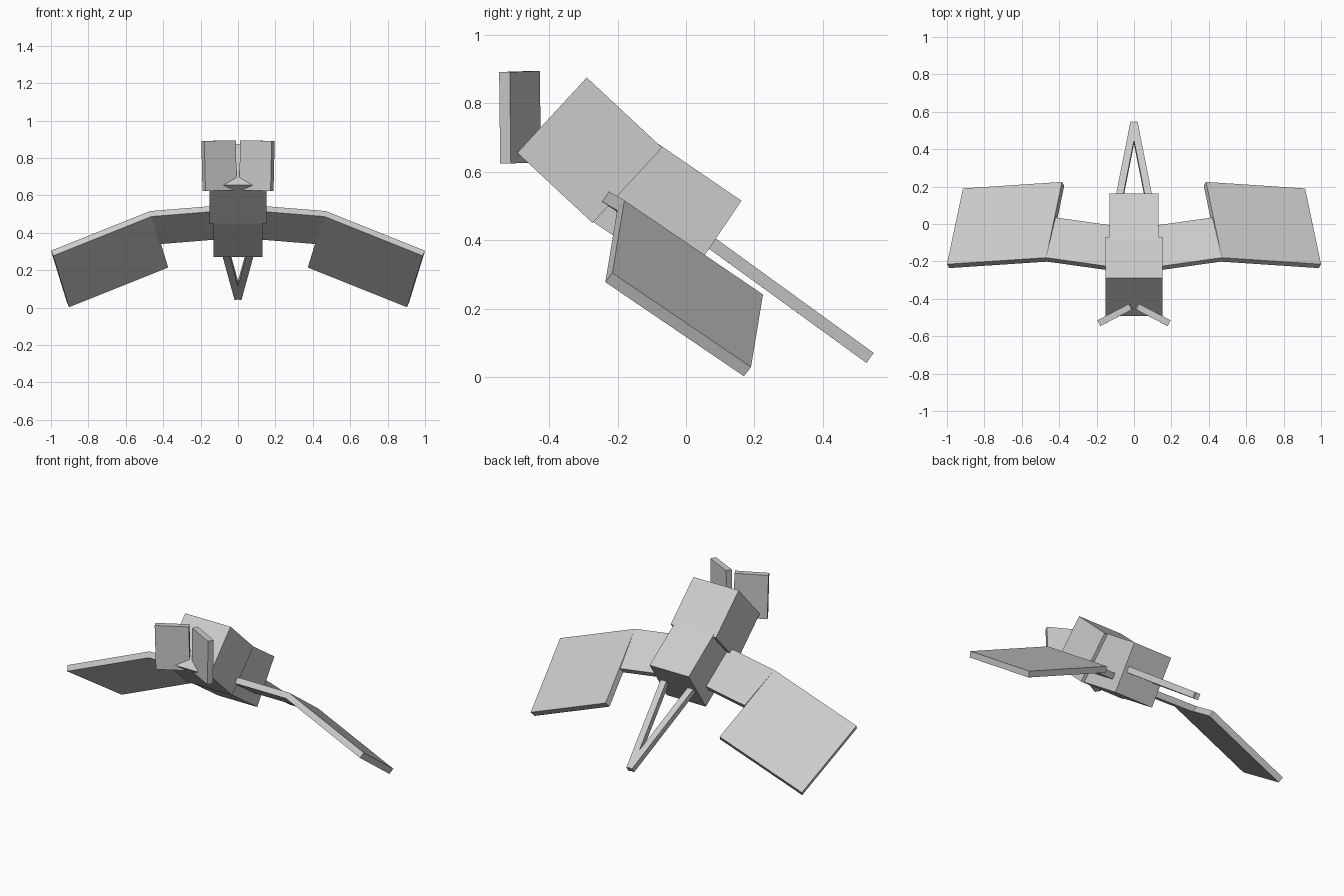
import bpy, bmesh
from mathutils import Vector

if "Cube" in bpy.data.objects:
    bpy.data.objects.remove(bpy.data.objects["Cube"])


def box(name, o, a, b, c):
    """Flat-sided block: one corner and its three edge vectors."""
    o, a, b, c = Vector(o), Vector(a), Vector(b), Vector(c)
    bm = bmesh.new()
    bmesh.ops.create_cube(bm, size=1)
    for v in bm.verts:
        v.co = o + a * (v.co.x + .5) + b * (v.co.y + .5) + c * (v.co.z + .5)
    bmesh.ops.recalc_face_normals(bm, faces=bm.faces)
    mesh = bpy.data.meshes.new(name)
    bm.to_mesh(mesh)
    bm.free()
    ob = bpy.data.objects.new(name, mesh)
    bpy.context.collection.objects.link(ob)
    return ob


def pair(name, *vectors):
    """Right and left copies, mirrored across x = 0."""
    for side, s in (("right", 1), ("left", -1)):
        box(f"{side}_{name}", *[(s * v[0], v[1], v[2]) for v in vectors])


def below(a, b, t):
    """Thickness vector pointing under the panel spanned by a and b."""
    n = Vector(a).cross(Vector(b)).normalized() * t
    return -n if n.z > 0 else n


T = 0.036

# Head and torso, each pitched around x
box("head", (-.153, -.29, .875), (.306, 0, 0), (0, .22, -.205), (0, -.203, -.22))
box("torso", (-.132, .162, .515), (.264, 0, 0), (0, -.281, .192), (0, -.165, -.245))

# Ears, spread in a V
pair("ear", (.006, -.455, .627), (.168, -.088, -.003), (.016, .031, 0), (.006, -.003, .267))

# Wings: inner panel and drooping outer panel share the elbow corner
elbow = (.47, -.18, .516)
inner_a, inner_b = (-.37, -.052, .03), (-.05, .215, -.147)
pair("inner_wing", elbow, inner_a, inner_b, below(inner_a, inner_b, T))
outer_a, outer_b = (.53, -.035, -.212), (-.085, .405, -.275)
pair("outer_wing", elbow, outer_a, outer_b, below(outer_a, outer_b, T))

# Legs, meeting in a point behind
leg = Vector((.1, -.505, .366))
across = leg.cross(Vector((0, .58, .81))).normalized() * .038
tip = Vector((0, .546, .072)) - across / 2
pair("leg", tip, leg, across, below(leg, across, T))
